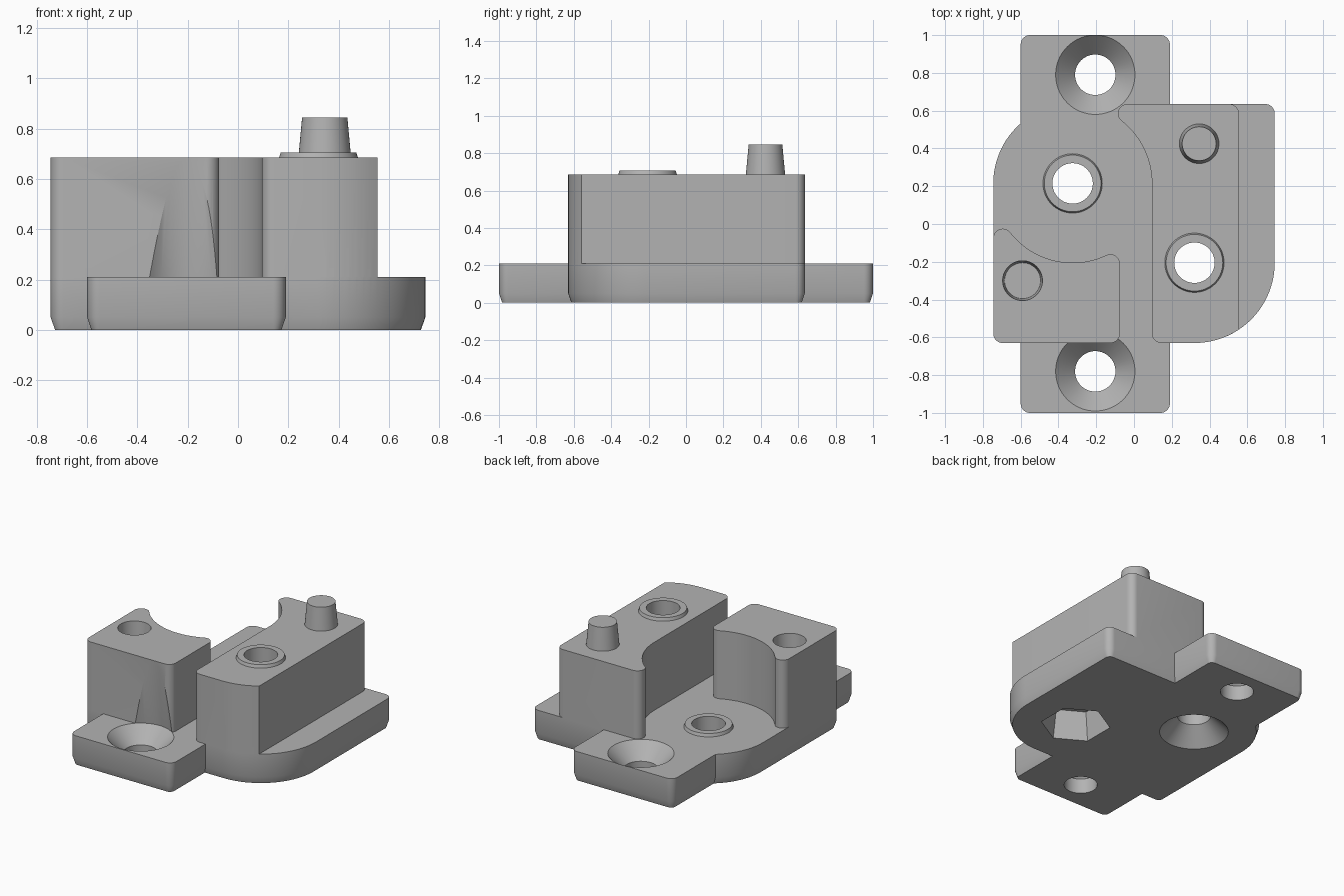
import bpy, bmesh
from math import cos, sin, radians, degrees, atan2, acos, sqrt

old = bpy.data.objects.get("Cube")
if old:
    bpy.data.objects.remove(old)

grey = bpy.data.materials.new("plain grey")
grey.use_nodes = True
grey.diffuse_color = (0.45, 0.45, 0.45, 1)
grey.node_tree.nodes["Principled BSDF"].inputs["Base Color"].default_value = grey.diffuse_color

BASE, TOP, FILLET = 0.21, 0.685, 0.05
ROUND, HOLE = 0.42, 0.107
LEFT, RIGHT, FRONT, BACK = -0.745, 0.745, -0.63, 0.635
SCREW = (-0.325, 0.215)      # low boss, countersunk below
NUT = (0.32, -0.205)         # high boss, hexagonal recess below


def finish(name, bm):
    bmesh.ops.recalc_face_normals(bm, faces=bm.faces)
    mesh = bpy.data.meshes.new(name)
    bm.to_mesh(mesh)
    bm.free()
    mesh.materials.append(grey)
    ob = bpy.data.objects.new(name, mesh)
    bpy.context.scene.collection.objects.link(ob)
    return ob


def arc(x, y, r, a, b):
    n = max(4, int(abs(b - a) * (0.1 if r < 0.1 else 0.25)))
    return [(x + r * cos(radians(a + (b - a) * i / n)),
             y + r * sin(radians(a + (b - a) * i / n))) for i in range(n + 1)]


def prism(name, outline, z0, z1, chamfer=False):
    """Extruded outline, optionally narrowing slightly towards the ground."""
    bm = bmesh.new()
    start = z0 + FILLET if chamfer else z0
    low, high = [[bm.verts.new((x, y, z)) for x, y in outline] for z in (start, z1)]
    n = len(outline)
    for i in range(n):
        j = (i + 1) % n
        bm.faces.new((low[i], low[j], high[j], high[i]))
    bm.faces.new(high)
    bottom = bm.faces.new(low[::-1])
    if chamfer:
        bm.normal_update()
        bmesh.ops.inset_region(bm, faces=[bottom], thickness=0.017, use_even_offset=True)
        for v in bottom.verts:
            v.co.z = z0
    return finish(name, bm)


def lathe(name, centre, profile, sides=64, turn=0):
    """Solid of stacked rings given as (radius, height)."""
    bm = bmesh.new()
    rings = []
    for r, z in profile:
        angles = [radians(turn + 360 * i / sides) for i in range(sides)]
        rings.append([bm.verts.new((centre[0] + r * cos(a), centre[1] + r * sin(a), z))
                      for a in angles])
    for a, b in zip(rings, rings[1:]):
        for i in range(sides):
            j = (i + 1) % sides
            bm.faces.new((a[i], a[j], b[j], b[i]))
    bm.faces.new(rings[0][::-1])
    bm.faces.new(rings[-1])
    return finish(name, bm)


def combine(target, other, operation):
    bpy.context.view_layer.objects.active = target
    mod = target.modifiers.new(operation, 'BOOLEAN')
    mod.operation, mod.solver, mod.object = operation, 'EXACT', other
    bpy.ops.object.modifier_apply(modifier=mod.name)
    bpy.data.objects.remove(other)


def corner(x, y, a):
    return arc(x, y, FILLET, a, a + 90)


f = FILLET
reach = ROUND + f            # distance from the round pocket to a lip centre

# Base body with two opposite large rounded corners
body = prism("bracket_body",
             corner(LEFT + f, FRONT + f, 180)
             + arc(*NUT, RIGHT - NUT[0], 270, 360)
             + corner(RIGHT - f, BACK - f, 0)
             + arc(*SCREW, ROUND, 90, 180), 0, BASE, True)

# Long mounting plate
plate = prism("mounting_plate",
              corner(-0.6 + f, -1 + f, 180) + corner(0.19 - f, -1 + f, 270)
              + corner(0.19 - f, 1 - f, 0) + corner(-0.6 + f, 1 - f, 90), 0, BASE, True)

# Left block, hollowed by the round pocket and ending in two lips
lip_a, lip_b = -0.125, LEFT + f
ya = SCREW[1] - sqrt(reach ** 2 - (lip_a - SCREW[0]) ** 2)
yb = SCREW[1] - sqrt(reach ** 2 - (lip_b - SCREW[0]) ** 2)
ang_a = degrees(atan2(SCREW[1] - ya, SCREW[0] - lip_a))
ang_b = degrees(atan2(SCREW[1] - yb, SCREW[0] - lip_b))
left_block = prism("left_block",
                   corner(LEFT + f, FRONT + f, 180) + corner(lip_a, FRONT + f, 270)
                   + arc(lip_a, ya, f, 0, ang_a)
                   + arc(*SCREW, ROUND, ang_a + 180, ang_b + 180)[1:-1]
                   + arc(lip_b, yb, f, ang_b, 180), BASE, TOP)

# Right block with a hooked back corner
yc = BACK - f
xc = SCREW[0] + sqrt(reach ** 2 - (yc - SCREW[1]) ** 2)
ang_c = degrees(atan2(yc - SCREW[1], xc - SCREW[0]))
side, big = 0.555, RIGHT - NUT[0]
right_block = prism("right_block",
                    corner(SCREW[0] + ROUND + f, FRONT + f, 180)
                    + arc(*NUT, big, 270, 360 - degrees(acos((side - NUT[0]) / big)))
                    + corner(side - f, yc, 0)
                    + arc(xc, yc, f, 90, ang_c + 180)
                    + arc(*SCREW, ROUND, ang_c, 0)[1:], BASE, TOP)

# Raised bosses and locating peg
low_boss = lathe("low_boss", SCREW, [(0.157, BASE), (0.15, BASE + 0.021)])
high_boss = lathe("high_boss", NUT, [(0.157, TOP), (0.15, TOP + 0.021)])
peg = lathe("locating_peg", (0.345, 0.425), [(0.105, TOP), (0.09, 0.845)])
for part in (plate, left_block, right_block, low_boss, high_boss, peg):
    combine(body, part, 'UNION')

# Countersunk plate holes with tapering head clearance above
cutters = [lathe("plate_hole", (-0.205, y),
                 [(HOLE, -0.1), (HOLE, 0.105), (0.21, BASE), (0.148, 0.7)])
           for y in (-0.78, 0.79)]
# Screw hole, nut hole, nut recess and peg socket
cutters += [
    lathe("screw_hole", SCREW, [(0.232, -0.01), (HOLE, 0.115), (HOLE, 0.6)]),
    lathe("nut_hole", NUT, [(HOLE, -0.1), (HOLE, 0.9)]),
    lathe("nut_recess", NUT, [(0.226, -0.01), (0.195, 0.2)], 6, 30),
    lathe("peg_socket", (-0.59, -0.3), [(0.095, TOP - 0.17), (0.106, TOP + 0.01)]),
]
for cutter in cutters:
    combine(body, cutter, 'DIFFERENCE')

bpy.ops.object.select_all(action='DESELECT')
body.select_set(True)
bpy.context.view_layer.objects.active = body
bpy.ops.object.shade_smooth_by_angle(angle=radians(30))
